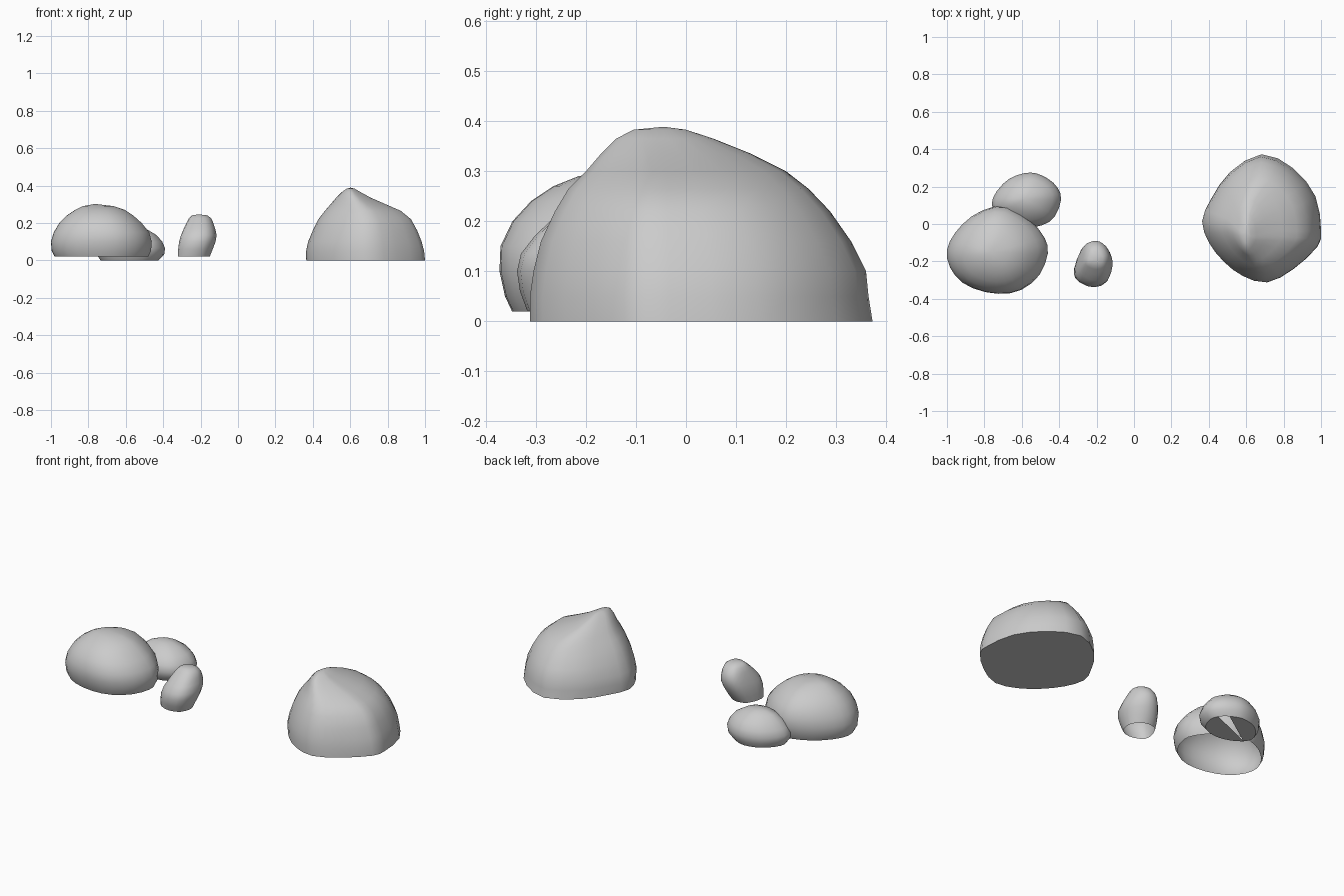
import bpy, bmesh, math
from mathutils import Vector


def smooth_loop(pts, n):
    """Closed Catmull-Rom curve through pts, normalised to the unit square."""
    out, m = [], len(pts)
    for k in range(n):
        f = k * m / n
        i, t = int(f), f - int(f)
        a, b, c, d = (Vector(pts[(i + j) % m]) for j in (-1, 0, 1, 2))
        out.append(0.5 * (2 * b + (c - a) * t + (2 * a - 5 * b + 4 * c - d) * t ** 2
                          + (3 * b - a - 3 * c + d) * t ** 3))
    xs, ys = [p.x for p in out], [p.y for p in out]
    return [((p.x - min(xs)) / (max(xs) - min(xs)),
             (p.y - min(ys)) / (max(ys) - min(ys))) for p in out]


def rock(name, outline, levels, apex, closed=True, gap=None, n=26):
    """Loft the outline through levels (z, x0, x1, y0, y1) up to an apex."""
    loop = smooth_loop(outline, n)
    bm = bmesh.new()
    rings = [[bm.verts.new((x0 + u * (x1 - x0), y0 + v * (y1 - y0), z)) for u, v in loop]
             for z, x0, x1, y0, y1 in levels]
    for lo, hi in zip(rings, rings[1:]):
        for i in range(n):
            j = (i + 1) % n
            bm.faces.new((lo[i], lo[j], hi[j], hi[i]))
    tip = bm.verts.new(apex)
    for i in range(n):
        bm.faces.new((rings[-1][i], rings[-1][(i + 1) % n], tip))
    # flat underside, optionally with a sliver missing
    if closed and gap is None:
        bm.faces.new(rings[0][::-1])
    elif closed:
        hub, far = gap
        r = rings[0][hub:] + rings[0][:hub]
        bm.faces.new(r[:far + 1][::-1])
        bm.faces.new(([r[0]] + r[far + 2:])[::-1])
    me = bpy.data.meshes.new(name)
    bm.to_mesh(me)
    bm.free()
    ob = bpy.data.objects.new(name, me)
    bpy.context.collection.objects.link(ob)
    bpy.ops.object.select_all(action='DESELECT')
    ob.select_set(True)
    bpy.context.view_layer.objects.active = ob
    bpy.ops.object.shade_smooth_by_angle(angle=math.radians(40))
    return ob


# large pointed boulder
rock("large_boulder",
     [(1.0, -.03), (.97, .15), (.85, .3), (.68, .375), (.51, .28), (.41, .14), (.36, .02),
      (.4, -.1), (.48, -.2), (.58, -.275), (.71, -.31), (.85, -.24), (.98, -.12)],
     [(0, .365, 1.0, -.312, .373), (.05, .364, .995, -.312, .365), (.1, .375, .982, -.305, .36),
      (.16, .4, .958, -.29, .33), (.22, .43, .925, -.262, .288), (.265, .465, .87, -.235, .245),
      (.3, .495, .79, -.2, .2), (.335, .525, .71, -.17, .13), (.365, .555, .655, -.14, .055),
      (.383, .58, .625, -.105, -.0)],
     (.602, -.045, .389))

# broad rounded boulder, open underneath
rock("round_boulder",
     [(-.46, -.16), (-.48, -.07), (-.57, .03), (-.71, .095), (-.85, .05), (-.95, -.04),
      (-1, -.14), (-.98, -.24), (-.9, -.325), (-.76, -.37), (-.62, -.36), (-.51, -.28)],
     [(.02, -.98, -.48, -.348, .07), (.05, -.996, -.465, -.362, .085),
      (.1, -1, -.461, -.373, .095), (.15, -.985, -.475, -.371, .09),
      (.2, -.955, -.515, -.347, .065), (.24, -.915, -.56, -.31, .025),
      (.27, -.87, -.605, -.265, -.025), (.29, -.83, -.665, -.215, -.08)],
     (-.765, -.15, .302), closed=False)

# low stone behind the round boulder
rock("back_stone",
     [(-.39, .13), (-.42, .21), (-.5, .265), (-.58, .275), (-.68, .235), (-.755, .14),
      (-.745, .06), (-.66, 0), (-.55, -.02), (-.44, .02)],
     [(0, -.735, -.425, .01, .25), (.03, -.755, -.395, -.01, .268),
      (.065, -.76, -.39, -.018, .275), (.1, -.74, -.405, -.008, .265),
      (.135, -.71, -.435, .02, .24), (.165, -.67, -.485, .06, .2),
      (.18, -.63, -.53, .095, .17)],
     (-.58, .135, .187), gap=(16, 12))

# small upright pebble, open underneath
rock("pebble",
     [(-.115, -.22), (-.135, -.145), (-.18, -.1), (-.235, -.09), (-.29, -.12),
      (-.325, -.22), (-.315, -.295), (-.235, -.338), (-.15, -.315)],
     [(.022, -.322, -.15, -.318, -.15), (.06, -.32, -.135, -.332, -.125),
      (.1, -.315, -.12, -.338, -.105), (.135, -.305, -.114, -.33, -.092),
      (.17, -.29, -.122, -.303, -.09), (.2, -.276, -.132, -.272, -.1),
      (.225, -.262, -.143, -.242, -.12), (.241, -.245, -.165, -.222, -.145)],
     (-.21, -.19, .246), closed=False, n=20)
